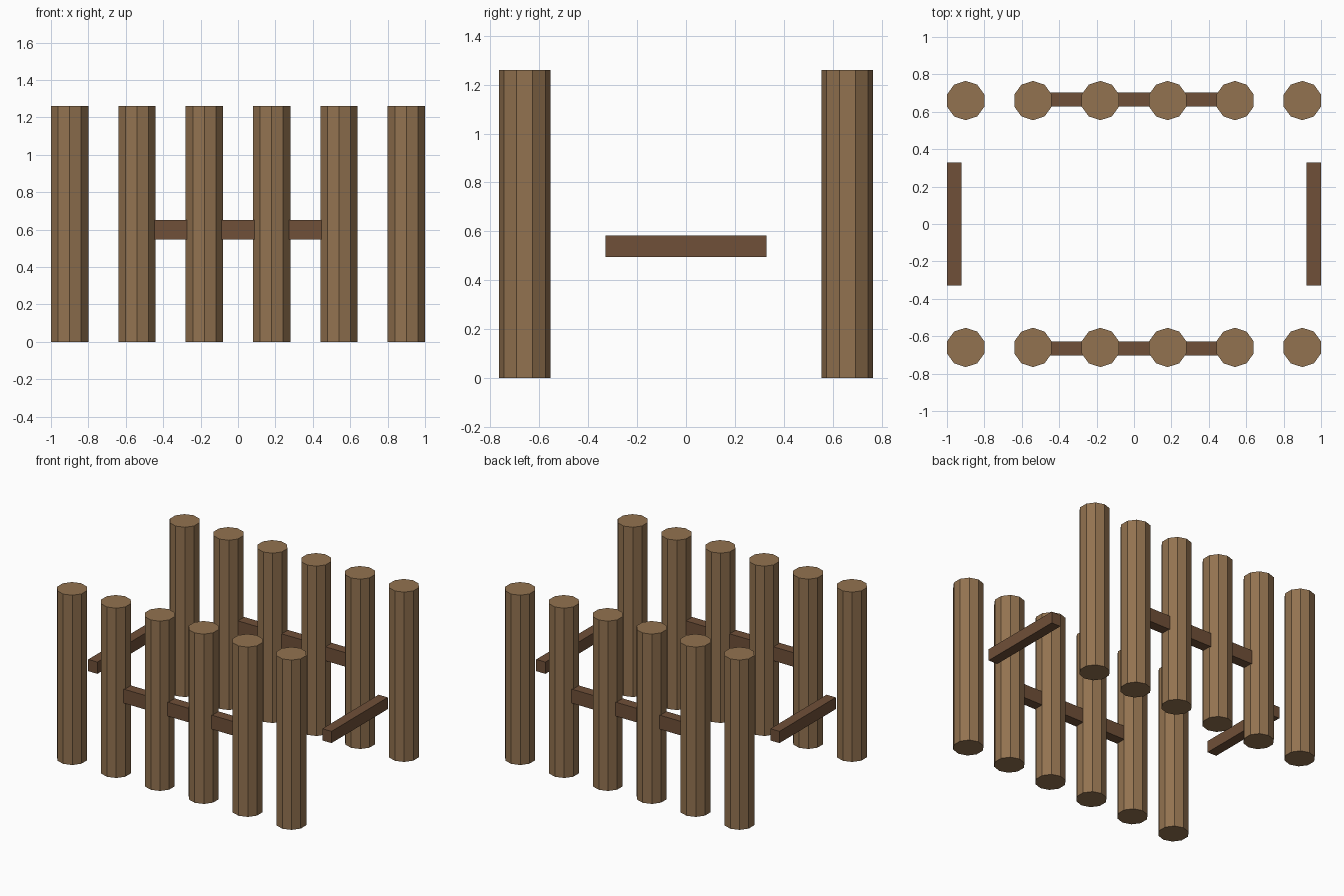
import bpy

if "Cube" in bpy.data.objects:
    bpy.data.objects.remove(bpy.data.objects["Cube"])


def material(name, color):
    m = bpy.data.materials.new(name)
    m.diffuse_color = color
    m.use_nodes = True
    m.node_tree.nodes["Principled BSDF"].inputs["Base Color"].default_value = m.diffuse_color
    return m


post_wood = material("post_wood", (0.29, 0.17, 0.08, 1))
rail_wood = material("rail_wood", (0.16, 0.08, 0.04, 1))


def post(name, x, y):
    h = 1.26
    bpy.ops.mesh.primitive_cylinder_add(vertices=10, radius=0.105, depth=h,
                                        location=(x, y, h / 2))
    o = bpy.context.object
    o.name = name
    o.data.materials.append(post_wood)


def rail(name, loc, size):
    bpy.ops.mesh.primitive_cube_add(size=1, location=loc)
    o = bpy.context.object
    o.name = name
    o.scale = size
    bpy.ops.object.transform_apply(location=False, rotation=False, scale=True)
    o.data.materials.append(rail_wood)


# two rows of six posts, each with a short rail through the middle four
for side, s in (("front", -1), ("back", 1)):
    for i in range(6):
        post(f"{side}_post_{i + 1}", -0.9 + 0.36 * i, 0.66 * s)
    rail(f"{side}_rail", (0, 0.665 * s, 0.6), (0.9, 0.075, 0.104))

# free-standing side rails
for side, s in (("left", -1), ("right", 1)):
    rail(f"{side}_rail", (0.961 * s, 0, 0.539), (0.075, 0.66, 0.087))
